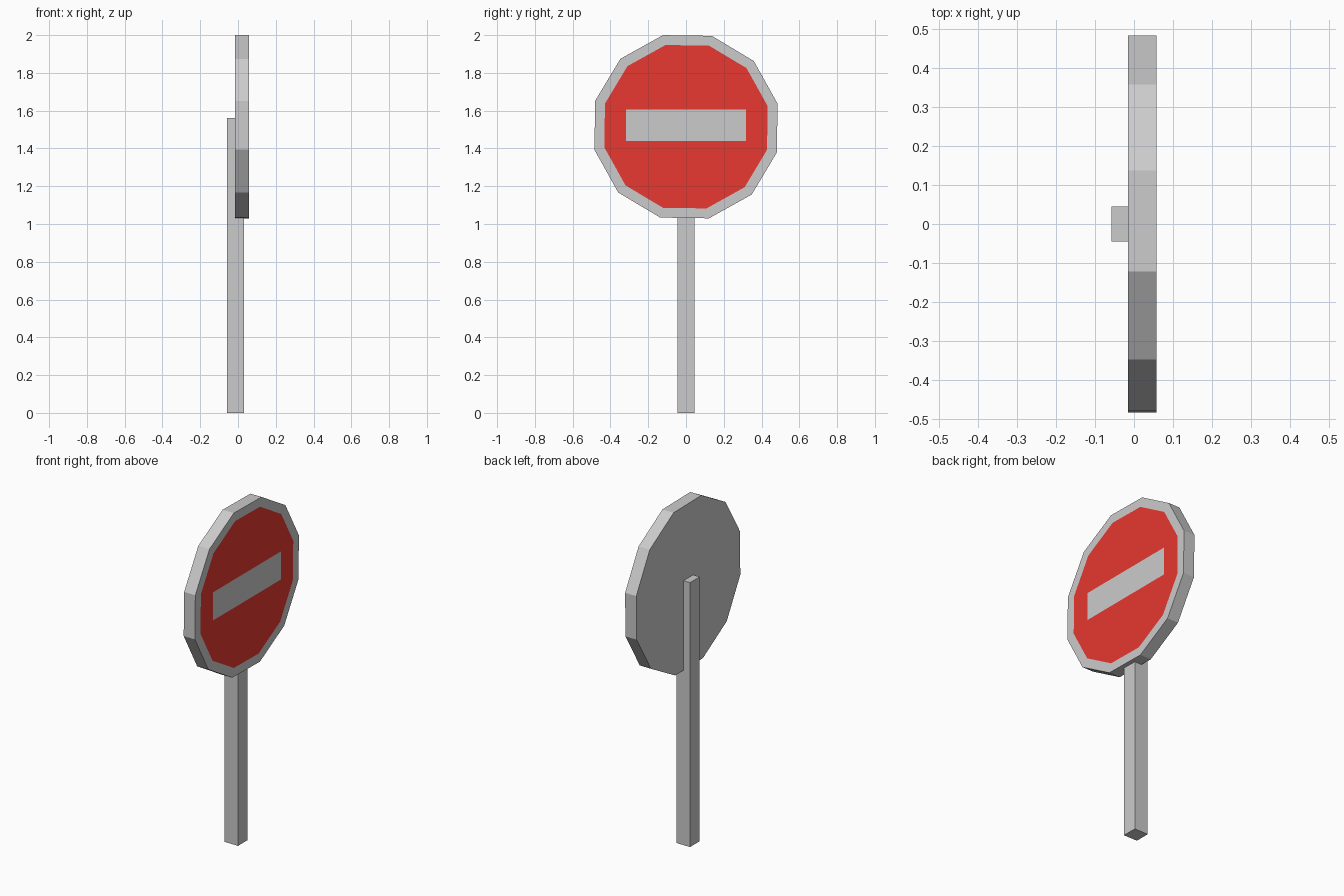
import bpy, bmesh, math
from mathutils import Vector

if "Cube" in bpy.data.objects:
    bpy.data.objects.remove(bpy.data.objects["Cube"])

SIDES, CENTRE_Z, TILT = 12, 1.515, -0.0155
BACK, FRONT = -0.015, 0.058


def ring(bm, radius, x):
    angles = [math.radians(15 + 360 * i / SIDES) + TILT for i in range(SIDES)]
    return [bm.verts.new((x, radius * math.cos(a), CENTRE_Z + radius * math.sin(a)))
            for a in angles]


def bridge(bm, a, b):
    for i in range(len(a)):
        j = (i + 1) % len(a)
        bm.faces.new((a[i], a[j], b[j], b[i]))


def loop_edges(bm, verts):
    return [bm.edges.get((v, verts[i - 1])) or bm.edges.new((v, verts[i - 1]))
            for i, v in enumerate(verts)]


def finish(bm, name):
    mesh = bpy.data.meshes.new(name)
    bm.to_mesh(mesh)
    bm.free()
    obj = bpy.data.objects.new(name, mesh)
    bpy.context.collection.objects.link(obj)
    return obj


# Square post, running up behind the disc
bm = bmesh.new()
bmesh.ops.create_cube(bm, size=1)
bmesh.ops.scale(bm, vec=(0.09, 0.09, 1.56), verts=bm.verts)
bmesh.ops.translate(bm, vec=(-0.013, 0, 0.78), verts=bm.verts)
finish(bm, "post")

# Twelve-sided disc: back, rim and front border
bm = bmesh.new()
back, front, inner = ring(bm, 0.5, BACK), ring(bm, 0.5, FRONT), ring(bm, 0.446, FRONT)
bm.faces.new(back[::-1])
bridge(bm, back, front)
bridge(bm, front, inner)

# Flush pale bar
bar = [bm.verts.new((FRONT, y, z)) for y, z in
       ((-0.317, 1.44), (0.317, 1.44), (0.317, 1.606), (-0.317, 1.606))]
bm.faces.new(bar)

# Red field filling the space between border and bar
fill = bmesh.ops.triangle_fill(bm, edges=loop_edges(bm, inner) + loop_edges(bm, bar),
                               normal=Vector((1, 0, 0)), use_beauty=True)
for f in fill["geom"]:
    if isinstance(f, bmesh.types.BMFace):
        f.material_index = 1
bmesh.ops.recalc_face_normals(bm, faces=bm.faces)
disc = finish(bm, "sign_disc")

# Plain grey slot for border and bar, red slot for the field
grey = bpy.data.materials.new("plain_grey")
red = bpy.data.materials.new("sign_red")
red.diffuse_color = (0.8, 0.04, 0.03, 1)
red.use_nodes = True
red.node_tree.nodes["Principled BSDF"].inputs["Base Color"].default_value = red.diffuse_color
disc.data.materials.append(None)
disc.data.materials[0] = grey
grey.diffuse_color = (0.8, 0.8, 0.8, 1)
grey.use_nodes = True
grey.node_tree.nodes["Principled BSDF"].inputs["Base Color"].default_value = grey.diffuse_color
disc.data.materials.append(red)
